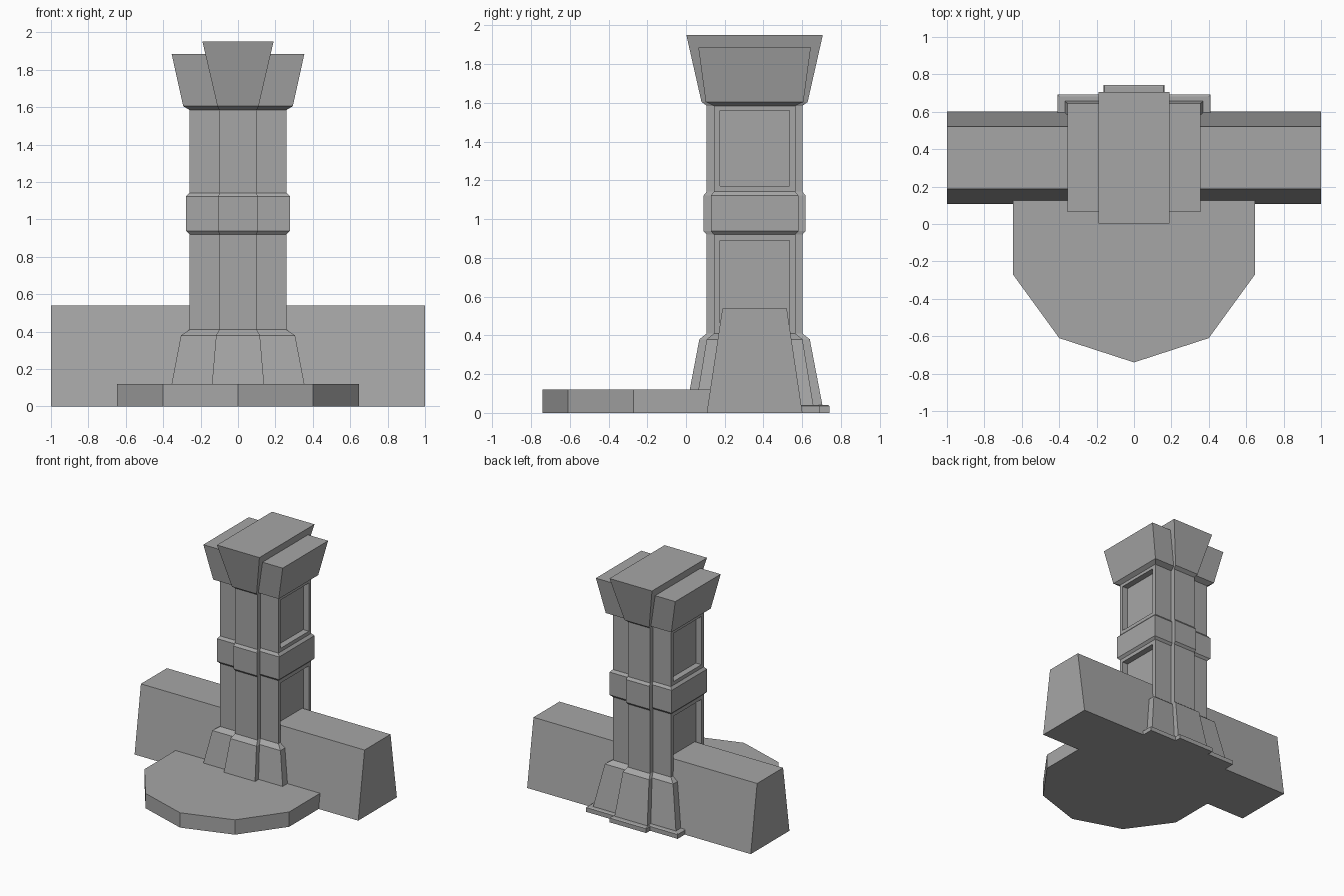
import bpy
import bmesh
import math

cube = bpy.data.objects.get("Cube")
if cube:
    bpy.data.objects.remove(cube, do_unlink=True)

stone = bpy.data.materials.new("grey stone")
stone.use_nodes = True
GREY = (0.38, 0.38, 0.38, 1)
stone.diffuse_color = GREY
stone.node_tree.nodes["Principled BSDF"].inputs["Base Color"].default_value = GREY

PILLAR_Y = 0.354


def finish(name, bm, y=0):
    bmesh.ops.recalc_face_normals(bm, faces=bm.faces)
    mesh = bpy.data.meshes.new(name)
    bm.to_mesh(mesh)
    bm.free()
    mesh.materials.append(stone)
    obj = bpy.data.objects.new(name, mesh)
    obj.location.y = y
    bpy.context.collection.objects.link(obj)
    return obj


def stack(name, sections, panel_margin=0, panel_depth=0.05):
    """Loft rectangles given as (half width, half depth, height)."""
    bm = bmesh.new()
    rings = [[bm.verts.new((sx * hx, sy * hy, z))
              for sx, sy in ((-1, -1), (1, -1), (1, 1), (-1, 1))]
             for hx, hy, z in sections]
    bm.faces.new(rings[0][::-1])
    bm.faces.new(rings[-1])
    for low, high in zip(rings, rings[1:]):
        for i in range(4):
            j = (i + 1) % 4
            bm.faces.new((low[i], low[j], high[j], high[i]))
    bm.normal_update()
    # Sunken panels on the two sides
    if panel_margin:
        sides = [f for f in bm.faces if abs(f.normal.x) > 0.9]
        bmesh.ops.inset_individual(bm, faces=sides, thickness=panel_margin)
        bmesh.ops.inset_individual(bm, faces=sides, thickness=0,
                                   depth=-panel_depth)
    return finish(name, bm, PILLAR_Y)


# Tapered wall running through the pillar
stack("wall", [(1, 0.247, 0), (1, 0.166, 0.54)])

# Ten-sided platform
bm = bmesh.new()
bmesh.ops.create_cone(bm, cap_ends=True, segments=10, radius1=0.68,
                      radius2=0.68, depth=0.12)
bmesh.ops.translate(bm, verts=bm.verts, vec=(0, 0, 0.06))
platform = finish("platform", bm, -0.06)
# Put a corner at the front
first = platform.data.vertices[0].co
platform.rotation_euler.z = -math.pi / 2 - math.atan2(first.y, first.x)

# Plinth under the pillar
stack("plinth_core", [(0.41, 0.338, 0), (0.41, 0.338, 0.035), (0.4, 0.328, 0.04)])
stack("plinth_rib", [(0.163, 0.388, 0), (0.163, 0.388, 0.035), (0.157, 0.38, 0.04)])

# Flared foot
stack("foot_core", [(0.372, 0.305, 0.03), (0.305, 0.247, 0.38), (0.26, 0.21, 0.41)])
stack("foot_rib", [(0.147, 0.352, 0.03), (0.117, 0.285, 0.38), (0.1, 0.247, 0.41)])

# Shaft with sunken side panels
for label, bottom, top in (("lower", 0.41, 0.92), ("upper", 1.14, 1.59)):
    stack(label + "_shaft_core", [(0.26, 0.21, bottom), (0.26, 0.21, top)],
          panel_margin=0.043)
    stack(label + "_shaft_rib", [(0.1, 0.247, bottom), (0.1, 0.247, top)])

# Chamfered middle band
for label, hx, hy in (("core", 0.26, 0.21), ("rib", 0.1, 0.247)):
    wide = hx + (0.018 if label == "core" else 0.005)
    stack("band_" + label, [(hx, hy, 0.92), (wide, hy + 0.016, 0.938),
                            (wide, hy + 0.016, 1.122), (hx, hy, 1.142)])

# Flared capital with a taller middle block
stack("capital_core", [(0.26, 0.21, 1.585), (0.293, 0.252, 1.605), (0.355, 0.29, 1.885)])
stack("capital_rib", [(0.1, 0.247, 1.585), (0.11, 0.274, 1.605), (0.19, 0.352, 1.95)])
